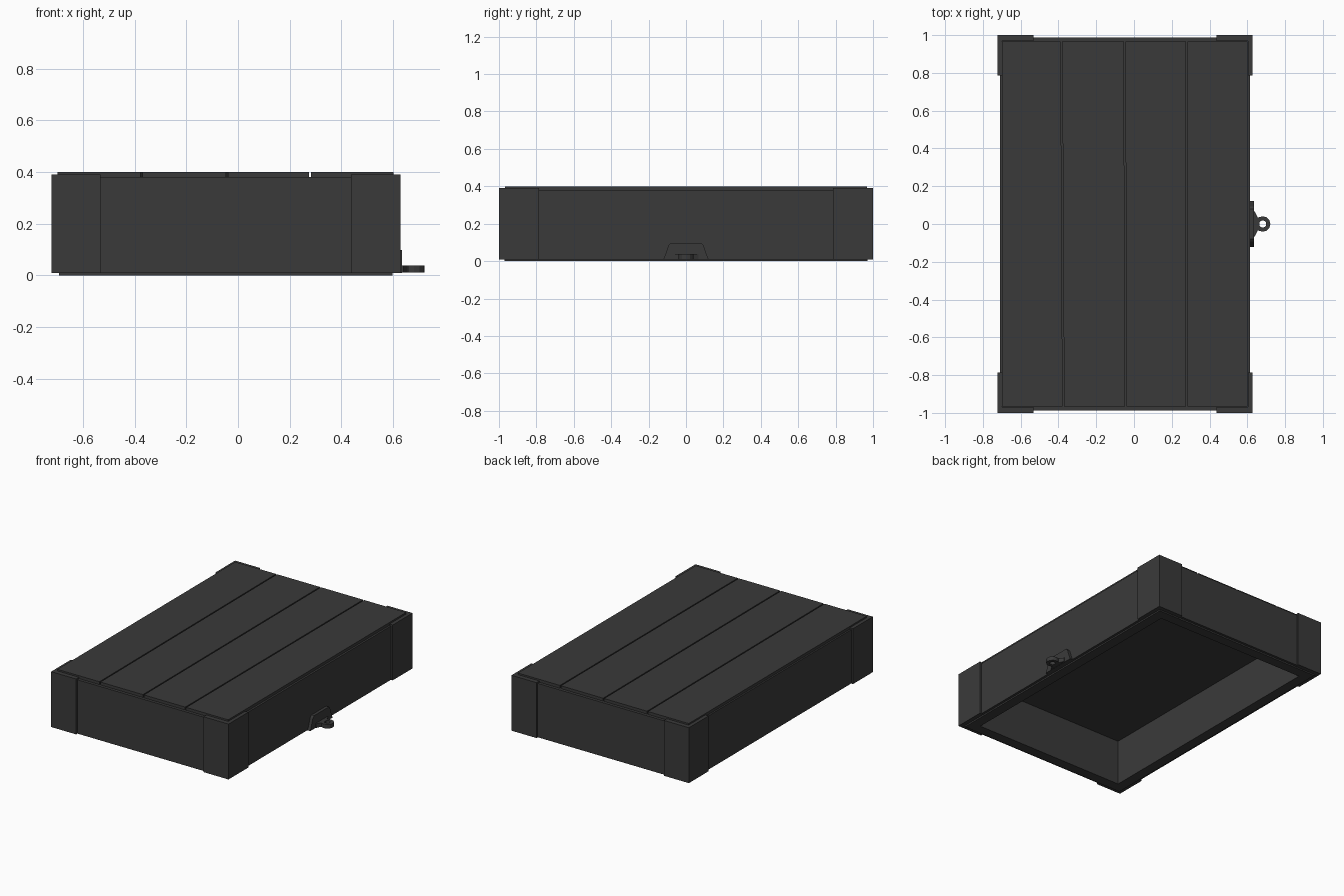
import bpy, bmesh, math

if "Cube" in bpy.data.objects:
    bpy.data.objects.remove(bpy.data.objects["Cube"])

X0, X1, Y = -0.722, 0.628, 1.0      # outer footprint of the lid

iron = bpy.data.materials.new("dark_grey")
iron.diffuse_color = (0.042, 0.042, 0.042, 1)
iron.use_nodes = True
iron.node_tree.nodes["Principled BSDF"].inputs["Base Color"].default_value = iron.diffuse_color


def finish(name, bm):
    bmesh.ops.recalc_face_normals(bm, faces=bm.faces)
    mesh = bpy.data.meshes.new(name)
    bm.to_mesh(mesh)
    bm.free()
    mesh.materials.append(iron)
    obj = bpy.data.objects.new(name, mesh)
    bpy.context.collection.objects.link(obj)
    return obj


def prism(name, pts, a, b, along_x=False):
    """Extrude a 2D outline between a and b, along z or along x."""
    bm = bmesh.new()
    put = (lambda p, t: (t, p[0], p[1])) if along_x else (lambda p, t: (p[0], p[1], t))
    low = [bm.verts.new(put(p, a)) for p in pts]
    high = [bm.verts.new(put(p, b)) for p in pts]
    bm.faces.new(low)
    bm.faces.new(high)
    for i in range(len(pts)):
        j = (i + 1) % len(pts)
        bm.faces.new((low[i], low[j], high[j], high[i]))
    return finish(name, bm)


def sweep(name, loops):
    """Join a closed series of vertex loops with quads."""
    bm = bmesh.new()
    rings = [[bm.verts.new(p) for p in loop] for loop in loops]
    for k, r in enumerate(rings):
        s = rings[(k + 1) % len(rings)]
        for i in range(len(r)):
            j = (i + 1) % len(r)
            bm.faces.new((r[i], r[j], s[j], s[i]))
    return finish(name, bm)


def rect(x0, x1, y0, y1):
    return [(x0, y0), (x1, y0), (x1, y1), (x0, y1)]


# Four side walls with the raised bottom lip, as (inset, z) profile
profile = [(0.013, 0.01), (0.013, 0.38), (0.1, 0.38), (0.1, 0.0), (0.03, 0.0), (0.03, 0.01)]
sweep("lid_walls", [[(x, y, z) for x, y in rect(X0 + d, X1 - d, -Y + d, Y - d)]
                    for d, z in profile])

# Inner ceiling panel
prism("ceiling_panel", rect(X0 + 0.1, X1 - 0.1, -0.9, 0.9), 0.315, 0.379)

# Top planks separated by slightly skewed gaps (x at back, x at front)
seams = [(X0 + 0.024, X0 + 0.024), (-0.384, -0.374), (-0.050, -0.043),
         (0.279, 0.279), (X1 - 0.026, X1 - 0.026)]
g = 0.004
for i, (l, r) in enumerate(zip(seams, seams[1:])):
    gl, gr = (g if i else 0), (g if i < 3 else 0)
    prism(f"top_plank_{i + 1}", [(l[1] + gl, -0.967), (r[1] - gr, -0.967),
                                 (r[0] - gr, 0.967), (l[0] + gl, 0.967)], 0.379, 0.4)

# L-shaped corner brackets
for cx, sx in ((X0, 1), (X1, -1)):
    for cy, sy in ((-Y, 1), (Y, -1)):
        L = [(0, 0), (0.19, 0), (0.19, 0.031), (0.024, 0.031), (0.024, 0.215), (0, 0.215)]
        prism("corner_bracket", [(cx + sx * u, cy + sy * v) for u, v in L], 0.009, 0.39)

# Latch plate
prism("latch_plate", [(-0.122, 0.008), (0.122, 0.008), (0.114, 0.025), (0.092, 0.088),
                      (0.08, 0.098), (-0.08, 0.098), (-0.092, 0.088), (-0.114, 0.025)],
      0.61, 0.635, along_x=True)

# Latch tab foot and eye ring
prism("latch_foot", [(0.633, -0.066), (0.64, -0.066), (0.654, -0.036), (0.664, -0.03),
                     (0.664, 0.03), (0.654, 0.036), (0.64, 0.066), (0.633, 0.066)], 0.01, 0.038)


def circle(r, z, n=12):
    return [(0.681 + r * math.cos(2 * math.pi * i / n), r * math.sin(2 * math.pi * i / n), z)
            for i in range(n)]


sweep("latch_ring", [circle(0.041, 0.01), circle(0.041, 0.038),
                     circle(0.019, 0.038), circle(0.019, 0.01)])
